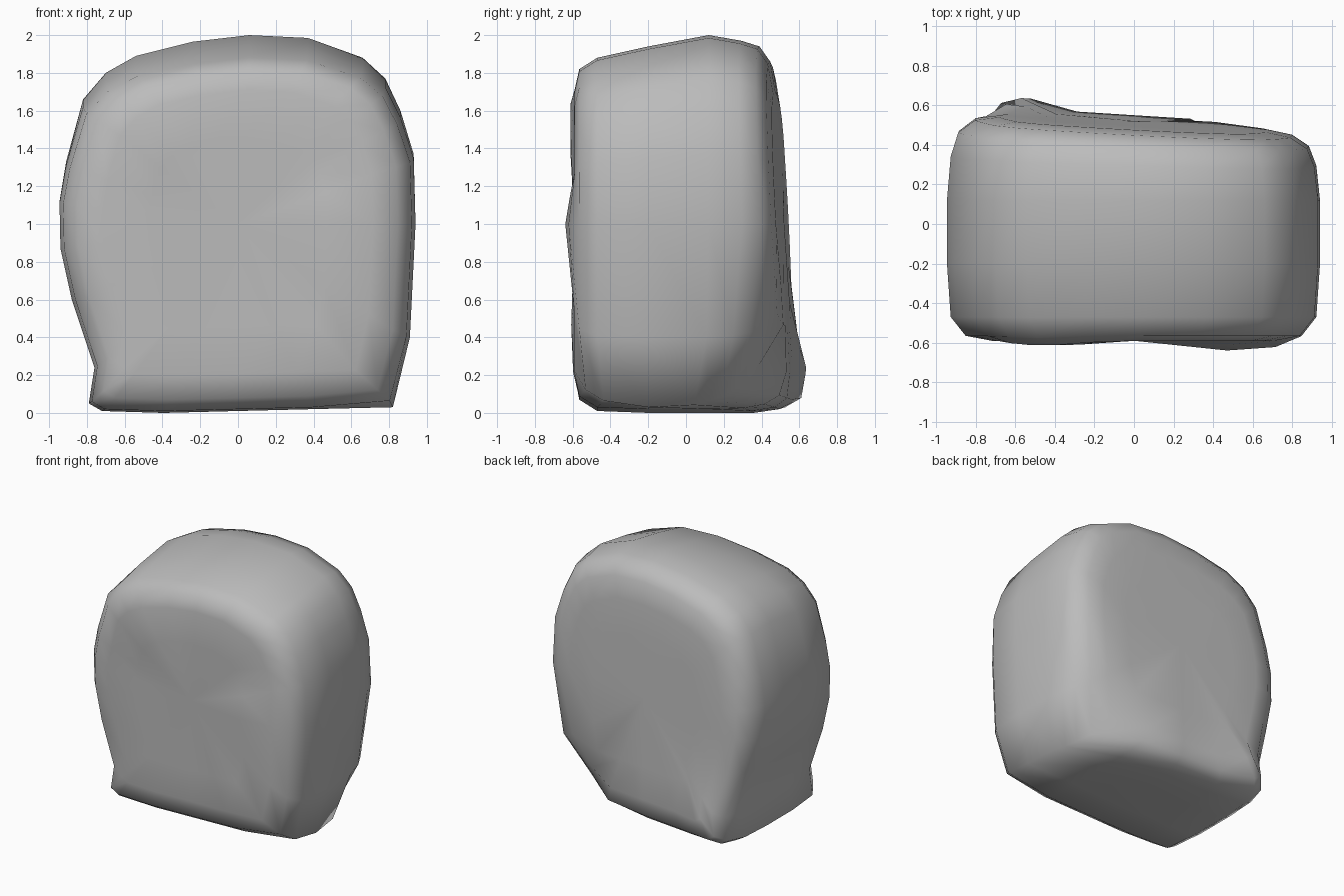
import bpy
import bmesh
import math
from mathutils import Vector

cube = bpy.data.objects.get("Cube")
if cube:
    bpy.data.objects.remove(cube, do_unlink=True)

stone = bpy.data.materials.new("stone_grey")
stone.use_nodes = True
colour = (0.5, 0.5, 0.5, 1.0)
stone.diffuse_color = colour
stone.node_tree.nodes["Principled BSDF"].inputs["Base Color"].default_value = colour

# Widest outline of the boulder, as (x, z)
outline = [
    (-0.72, 0.01), (-0.79, 0.05), (-0.76, 0.24), (-0.88, 0.6), (-0.94, 0.87),
    (-0.945, 1.12), (-0.91, 1.33), (-0.82, 1.66), (-0.7, 1.8), (-0.54, 1.89),
    (-0.24, 1.965), (0.06, 2.0), (0.37, 1.985), (0.66, 1.88), (0.78, 1.77),
    (0.86, 1.6), (0.93, 1.37), (0.94, 1.0), (0.91, 0.4), (0.82, 0.03),
    (0.4, 0.02), (0, 0.01), (-0.4, 0),
]

# Depth rings from front to back: y, side inset, top inset, bottom inset
rings = [
    (-0.59, 0.5, 0.55, 0.45), (-0.59, 0.24, 0.29, 0.2),
    (-0.565, 0.1, 0.18, 0.07), (-0.47, 0.02, 0.12, 0.01),
    (-0.2, 0.0, 0.06, 0.0), (0.12, 0.0, 0.0, 0.0),
    (0.32, 0.02, 0.03, 0.0), (0.43, 0.06, 0.06, 0.02),
    (0.49, 0.15, 0.14, 0.07), (0.51, 0.28, 0.3, 0.2), (0.51, 0.5, 0.55, 0.45),
]

# Local dents and swellings: centre, radius, offset
bumps = [
    ((0.56, -0.59, 1.0), 0.32, (0, -0.06, 0)),
    ((0.45, -0.59, 0.35), 0.3, (0, -0.03, 0)),
    ((0.3, -0.59, 0.65), 0.25, (0, 0.03, 0)),
    ((-0.4, -0.59, 1.5), 0.4, (0, -0.03, 0)),
    ((-0.58, 0.5, 0.2), 0.35, (0, 0.07, 0)),
    ((0.82, 0.5, 0.05), 0.6, (-0.08, -0.26, 0.04)),
    ((0.8, -0.55, 0.05), 0.3, (0, 0.04, 0.03)),
]


def shape(x, y, z):
    """Lean the back face and apply the bumps."""
    back = max(0, min(1, (y - 0.12) / 0.38))
    lean = 0.05 * (1 - z) - 0.05 * x
    p = Vector((x, y + back * lean, z))
    total = Vector((0, 0, 0))
    for centre, radius, offset in bumps:
        d = (p - Vector(centre)).length / radius
        if d < 1:
            total += Vector(offset) * (0.5 + 0.5 * math.cos(math.pi * d))
    return p + total


bm = bmesh.new()
loops = []
for y, side, top, bottom in rings:
    loop = []
    for x, z in outline:
        vertical = top if z > 1 else bottom
        loop.append(bm.verts.new(shape(x * (1 - side), y, 1 + (z - 1) * (1 - vertical))))
    loops.append(loop)

# Skin between rings
count = len(outline)
for a, b in zip(loops, loops[1:]):
    for i in range(count):
        j = (i + 1) % count
        bm.faces.new((a[i], a[j], b[j], b[i]))

# Front and back centres
for loop, y in ((loops[0], -0.59), (loops[-1], 0.52)):
    centre = bm.verts.new((0, y, 1))
    for i in range(count):
        bm.faces.new((loop[i], loop[(i + 1) % count], centre))

bmesh.ops.recalc_face_normals(bm, faces=bm.faces)
mesh = bpy.data.meshes.new("boulder")
bm.to_mesh(mesh)
bm.free()
mesh.materials.append(stone)
for face in mesh.polygons:
    face.use_smooth = True
boulder = bpy.data.objects.new("boulder", mesh)
bpy.context.collection.objects.link(boulder)
